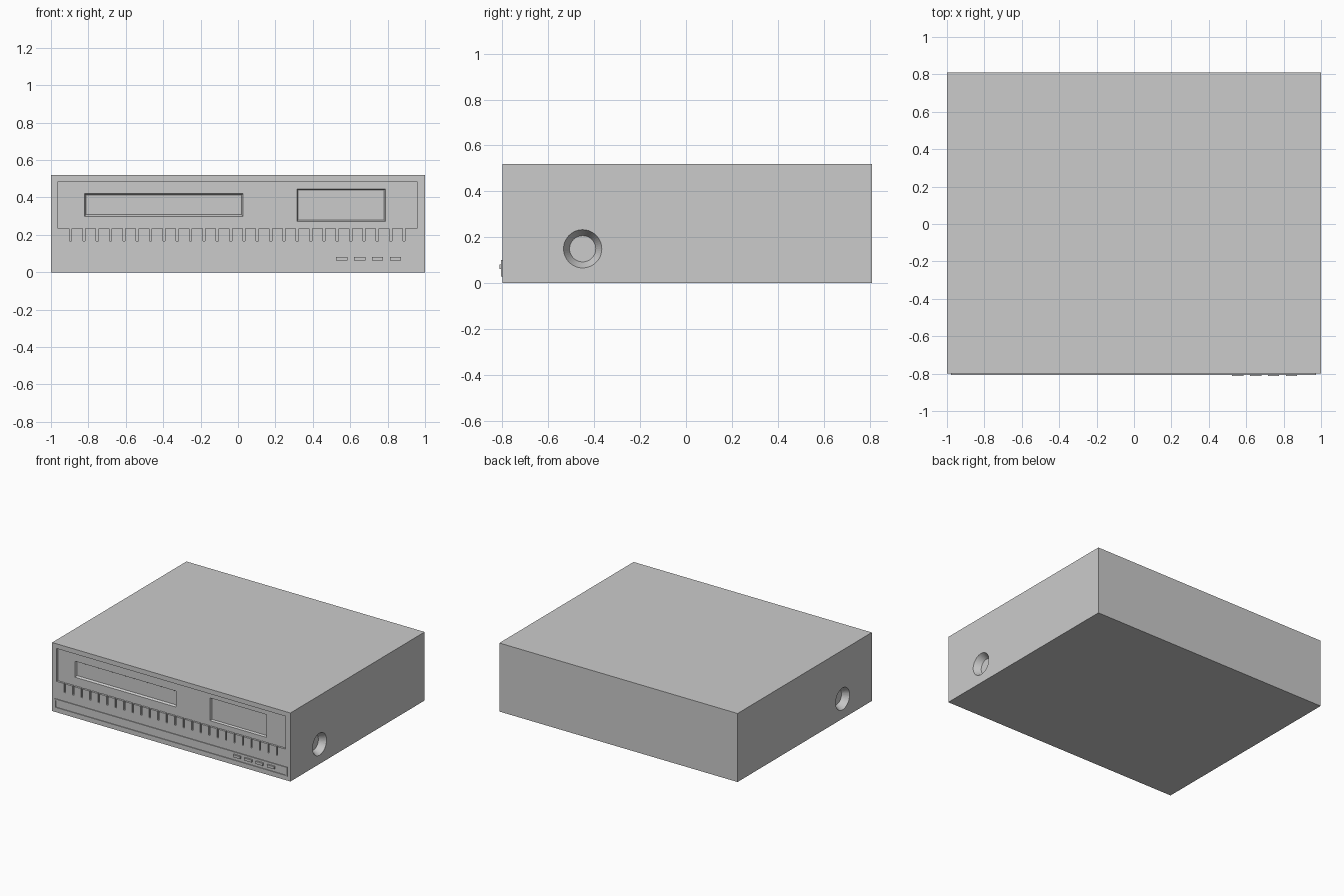
import bpy, bmesh, math
from mathutils import Matrix

if "Cube" in bpy.data.objects:
    bpy.data.objects.remove(bpy.data.objects["Cube"])

FRONT, BACK, SEAM = -0.80, 0.81, -0.70
RECESS = FRONT + 0.015


def finish(name, bm):
    bmesh.ops.recalc_face_normals(bm, faces=bm.faces)
    mesh = bpy.data.meshes.new(name)
    bm.to_mesh(mesh)
    bm.free()
    ob = bpy.data.objects.new(name, mesh)
    bpy.context.scene.collection.objects.link(ob)
    return ob


def add_box(bm, x0, x1, y0, y1, z0, z1, inset=0.0):
    """Box; inset shrinks its rear (+y) end to make sloped sides."""
    vs = []
    for y, i in ((y0, 0.0), (y1, inset)):
        vs += [bm.verts.new(p) for p in ((x0 + i, y, z0 + i), (x1 - i, y, z0 + i),
                                         (x1 - i, y, z1 - i), (x0 + i, y, z1 - i))]
    bm.faces.new(vs[:4])
    bm.faces.new(vs[4:][::-1])
    for k in range(4):
        n = (k + 1) % 4
        bm.faces.new((vs[k], vs[k + 4], vs[n + 4], vs[n]))


def boxes(name, specs):
    bm = bmesh.new()
    for s in specs:
        add_box(bm, *s)
    return finish(name, bm)


def cut(ob, cutters):
    for c in cutters:
        m = ob.modifiers.new("cut", 'BOOLEAN')
        m.operation, m.solver, m.object = 'DIFFERENCE', 'EXACT', c
    deps = bpy.context.evaluated_depsgraph_get()
    mesh = bpy.data.meshes.new_from_object(ob.evaluated_get(deps))
    ob.modifiers.clear()
    ob.data = mesh
    for c in cutters:
        bpy.data.objects.remove(c)


# Main case with a tapered round socket in each side
case = boxes("case", [(-1, 1, SEAM, BACK, 0, 0.52)])
bm = bmesh.new()
for side in (-1, 1):
    # cone runs from inside the case (narrow) to just past the side (wide)
    place = Matrix.Translation((side * 0.98, -0.45, 0.15)) @ Matrix.Rotation(side * math.pi / 2, 4, 'Y')
    bmesh.ops.create_cone(bm, cap_ends=True, segments=48, radius1=0.057,
                          radius2=0.0885, depth=0.06, matrix=place)
cut(case, [finish("socket_cutter", bm)])

# Upper faceplate: recessed panel, two windows, row of key gaps
upper = boxes("upper_faceplate", [(-1, 1, FRONT, SEAM, 0.135, 0.52)])
panel = boxes("panel_cutter", [(-0.963, 0.958, -0.85, RECESS, 0.235, 0.484)])
gaps = boxes("gap_cutter", [(x - 0.006, x + 0.006, -0.85, RECESS, 0.168, 0.25)
                            for x in (-0.895 + 0.0713 * i for i in range(26))])
windows = boxes("window_cutter", [
    (-0.823, 0.03, RECESS - 0.004, RECESS + 0.015, 0.297, 0.423, 0.011),
    (0.313, 0.789, RECESS - 0.004, RECESS + 0.015, 0.271, 0.447, 0.008)])
cut(upper, [gaps, panel, windows])

# Lower faceplate with a raised rim
boxes("lower_faceplate", [(-1, 1, FRONT, SEAM, 0, 0.135)])
X0, X1, Z0, Z1, W, RIM = -0.978, 0.974, 0.03, 0.102, 0.009, FRONT - 0.006
boxes("lower_rim", [(X0, X1, RIM, FRONT, Z0, Z0 + W),
                    (X0, X1, RIM, FRONT, Z1 - W, Z1),
                    (X0, X0 + W, RIM, FRONT, Z0 + W, Z1 - W),
                    (X1 - W, X1, RIM, FRONT, Z0 + W, Z1 - W)])

# Four small buttons
for i in range(4):
    x = 0.525 + 0.0955 * i
    boxes(f"button_{i + 1}", [(x, x + 0.06, FRONT - 0.012, FRONT, 0.063, 0.082)])
